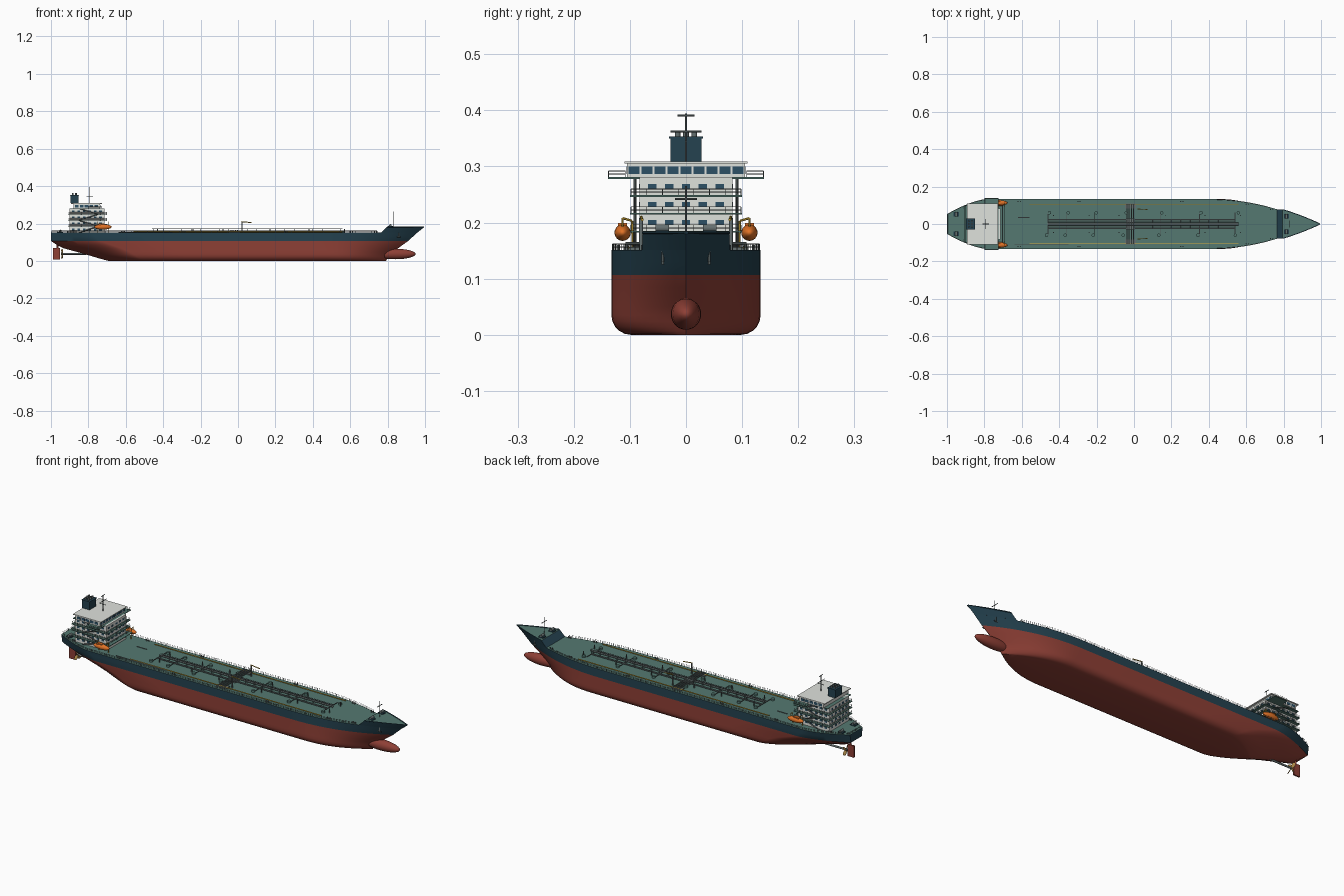
import bpy, bmesh, math
from mathutils import Vector, Matrix

if "Cube" in bpy.data.objects:
    bpy.data.objects.remove(bpy.data.objects["Cube"])

def material(name, c):
    m = bpy.data.materials.new(name)
    m.diffuse_color = (*c, 1)
    m.use_nodes = True
    m.node_tree.nodes["Principled BSDF"].inputs["Base Color"].default_value = m.diffuse_color
    return m

RED = material("antifouling_red", (0.27, 0.05, 0.036))
NAVY = material("navy", (0.018, 0.055, 0.08))
GREEN = material("deck_green", (0.09, 0.19, 0.165))
WHITE = material("white", (0.74, 0.76, 0.72))
GLASS = material("window_blue", (0.025, 0.08, 0.13))
ORANGE = material("boat_orange", (0.75, 0.17, 0.02))
YELLOW = material("yellow", (0.6, 0.38, 0.04))
STEEL = material("pipe_grey", (0.13, 0.16, 0.16))
BRONZE = material("bronze", (0.5, 0.3, 0.08))

def finish(name, bm, mats, smooth=None):
    bmesh.ops.recalc_face_normals(bm, faces=bm.faces)
    me = bpy.data.meshes.new(name)
    bm.to_mesh(me)
    bm.free()
    for m in mats if isinstance(mats, list) else [mats]:
        me.materials.append(m)
    ob = bpy.data.objects.new(name, me)
    bpy.context.collection.objects.link(ob)
    if smooth:
        bpy.ops.object.select_all(action='DESELECT')
        ob.select_set(True)
        bpy.context.view_layer.objects.active = ob
        bpy.ops.object.shade_smooth_by_angle(angle=math.radians(smooth))
    return ob

def boxes(name, items, mat):
    """items: (x0, x1, y0, y1, z0, z1)"""
    bm = bmesh.new()
    for a, b, c, d, e, f in items:
        bmesh.ops.create_cube(bm, size=1, matrix=Matrix.Translation(((a+b)/2, (c+d)/2, (e+f)/2))
                              @ Matrix.Diagonal((b-a, d-c, f-e, 1)))
    return finish(name, bm, mat)

def tubes(name, segs, r, mat, n=6):
    bm = bmesh.new()
    for p, q in segs:
        p, q = Vector(p), Vector(q)
        rot = (q-p).to_track_quat('Z', 'Y').to_matrix().to_4x4()
        bmesh.ops.create_cone(bm, cap_ends=True, segments=n, radius1=r, radius2=r, depth=(q-p).length,
                              matrix=Matrix.Translation((p+q)/2) @ rot)
    return finish(name, bm, mat, 40)

def chain(pts):
    return list(zip(pts, pts[1:]))

def ellipsoids(name, items, size, mat):
    bm = bmesh.new()
    for c in items:
        bmesh.ops.create_uvsphere(bm, u_segments=24, v_segments=16, radius=1,
                                  matrix=Matrix.Translation(c) @ Matrix.Diagonal((*size, 1)))
    return finish(name, bm, mat, 60)

# Hull form, given per waterline height
def interp(z, tab):
    for (a, u), (b, v) in zip(tab, tab[1:]):
        if z <= b:
            return u + (v-u)*max(0, z-a)/(b-a)
    return tab[-1][1]

BEAM, BILGE, DECK = 0.133, 0.035, 0.151
def beam(z): return BEAM - BILGE + math.sqrt(max(0, BILGE**2 - max(0, BILGE-z)**2))
def stem(z): return interp(z, [(0, .79), (.035, .815), (.06, .845), (.107, .91), (.151, .958), (.184, 1.0)])
def stern(z): return interp(z, [(0, -.69), (.01, -.73), (.04, -.83), (.067, -.93), (.1, -1.0)])
def tail(z): return interp(z, [(0, .004), (.06, .006), (.085, .03), (.107, .045), (.151, .053)])
def aft(z): return interp(z, [(0, -.5), (.06, -.6), (.107, -.74), (.151, -.79)])
def fore(z): return interp(z, [(0, .48), (.107, .42), (.151, .4)])
def half(x, z):
    b = beam(z)
    if x < aft(z):
        t = min(1, (aft(z)-x)/(aft(z)-stern(z)))
        return b - (b-tail(z))*t**1.5
    if x > fore(z):
        return b*max(0, 1-((x-fore(z))/(stem(z)-fore(z)))**2.1)
    return b

def loft(name, rows, cols, xfun, colour, smooth):
    """Skin both sides, close bottom, deck and ends."""
    bm = bmesh.new()
    grid = []
    for z in rows:
        grid.append([[bm.verts.new((xfun(z, k), s*half(xfun(z, k), z), z)) for s in (-1, 1)] for k in cols])
    def face(vs, m):
        bm.faces.new(vs).material_index = m
    for i in range(len(cols)-1):
        for j in range(len(rows)-1):
            for s in (0, 1):
                face([grid[j][i][s], grid[j][i+1][s], grid[j+1][i+1][s], grid[j+1][i][s]], colour(rows[j]))
        for j, m in ((0, 0), (-1, 2)):
            face([grid[j][i][0], grid[j][i+1][0], grid[j][i+1][1], grid[j][i][1]], m)
    for j in range(len(rows)-1):
        face([grid[j][0][0], grid[j][0][1], grid[j+1][0][1], grid[j+1][0][0]], colour(rows[j]))
    bmesh.ops.remove_doubles(bm, verts=bm.verts, dist=1e-5)
    return finish(name, bm, [RED, NAVY, GREEN], smooth)

def hull_x(z, k):
    if k < 0: return aft(z) + k*(aft(z)-stern(z))
    if k > 1: return fore(z) + (k-1)*(stem(z)-fore(z))
    return aft(z) + k*(fore(z)-aft(z))

levels = [BILGE*(1-math.cos(math.radians(a))) for a in (0, 18, 36, 54, 72, 90)] + [.05, .067, .085, .107, .13, DECK]
cols = [-1+i/10 for i in range(10)] + [0, .25, .5, .75, 1] + [1+i/14 for i in range(1, 15)]
loft("hull", levels, cols, hull_x, lambda z: 0 if z < .106 else 1, 30)

# Raised forecastle with sloping after end
def fc_x(z, k):
    a = .765 + (z-DECK)
    return a + k*(stem(z)-a)
loft("forecastle", [DECK, .165, .181], [i/8 for i in range(9)], fc_x, lambda z: 1, 30)
rim = [[(x, s*half(x, .181), .182) for x in [.797+.0245*i for i in range(9)]] for s in (-1, 1)]
tubes("forecastle_rim", chain(rim[0])+chain(rim[1]), .0025, NAVY)

# Bulb, rudder, shaft and propeller
ellipsoids("bulbous_bow", [(.84, 0, .037)], (.11, .027, .028), RED)
boxes("rudder", [(-.988, -.952, -.004, .004, .008, .07)], RED)
tubes("rudder_stock", [((-.965, 0, .06), (-.965, 0, .1))], .005, RED, 10)
tubes("propeller_shaft", [((-.81, 0, .038), (-.946, 0, .038))], .005, STEEL, 12)
bm = bmesh.new()
for k in range(4):
    m = (Matrix.Translation((-.94, 0, .038)) @ Matrix.Rotation(k*math.pi/2+.6, 4, 'X')
         @ Matrix.Translation((0, 0, .017)) @ Matrix.Rotation(.6, 4, 'Z') @ Matrix.Diagonal((.002, .009, .015, 1)))
    bmesh.ops.create_uvsphere(bm, u_segments=10, v_segments=8, radius=1, matrix=m)
finish("propeller_blades", bm, BRONZE, 60)

# Accommodation tiers with overhanging decks
floors = [DECK, .185, .217, .249, .281]
boxes("accommodation", [(-.9, -.715, -.083, .083, a, b) for a, b in zip(floors, floors[1:])], WHITE)
boxes("tier_decks", [(-.908, -.69 if i == 0 else -.7, -.1, .1, z-.003, z) for i, z in enumerate(floors[1:4])], GREEN)
boxes("bridge_wings", [(-.8, -.725, -.139, .139, .278, .281), (-.9, -.725, -.1, .1, .278, .281)], GREEN)
boxes("bridge", [(-.88, -.737, -.105, .105, .281, .305)], WHITE)
boxes("bridge_roof", [(-.892, -.728, -.11, .11, .305, .309)], WHITE)
win = []
for z in (.168, .2, .232, .264):
    for i in range(-2, 3):
        for x in (-.715, -.9):
            win.append((x-.001, x+.001, i*.03-.0075, i*.03+.0075, z-.0045, z+.0045))
    for i in range(6):
        x = -.88+i*.029
        for y in (-.083, .083):
            win.append((x-.007, x+.007, y-.001, y+.001, z-.0045, z+.0045))
for i in range(-4, 5):
    win.append((-.738, -.736, i*.0232-.0095, i*.0232+.0095, .287, .3))
for i in range(5):
    x = -.862+i*.026
    for y in (-.105, .105):
        win.append((x-.01, x+.01, y-.001, y+.001, .287, .3))
boxes("windows", win, GLASS)

# Railings on tiers, wings and main deck
rail = []
def railing(pts, h=.011):
    for f in (.5, 1):
        up = [(x, y, z+h*f) for x, y, z in pts]
        rail.extend(chain(up))
    rail.extend(((x, y, z), (x, y, z+h)) for x, y, z in pts)
for z in floors[1:4]:
    loop = [(-.906+.034*i, -.098, z) for i in range(7)] + [(-.702, -.098+.028*i, z) for i in range(1, 8)]
    railing(loop + [(-.906+.034*i, .098, z) for i in range(6, -1, -1)] + [(-.906, 0, z), (-.906, -.098, z)])
for s in (-1, 1):
    railing([(-.798, s*.108, .281), (-.798, s*.138, .281), (-.762, s*.138, .281), (-.727, s*.138, .281), (-.727, s*.108, .281)])
    railing([(-.995+.0285*i, s*(half(-.995+.0285*i, DECK)-.002), DECK) for i in range(62)])
railing([(-.996, -.05+.025*i, DECK) for i in range(5)])
tubes("railings", rail, .0006, STEEL, 4)
tubes("outside_stairs", [((-.85+.1*(i % 2), s*.091, floors[i]), (-.8+(0 if i % 2 else .05)-.05*(i % 2), s*.091, floors[i+1]))
                         for i in range(4) for s in (-1, 1)], .003, STEEL, 4)

# Funnel and masts
boxes("funnel", [(-.896, -.852, -.028, .028, .309, .35), (-.898, -.85, -.03, .03, .35, .353)], NAVY)
tubes("exhaust_pipes", [((x, y, .35), (x, y, .364)) for x in (-.884, -.866) for y in (-.015, 0, .015)], .005, STEEL, 10)
tubes("radar_mast", [((-.793, 0, .309), (-.793, 0, .394)), ((-.793, -.015, .391), (-.793, .015, .391)),
                     ((-.793, -.028, .362), (-.793, .028, .362)), ((-.81, 0, .345), (-.776, 0, .345))], .0017, STEEL)
tubes("foremast", [((.832, 0, .18), (.832, 0, .265)), ((.832, -.02, .242), (.832, .02, .242))], .002, STEEL)

# Lifeboats on davits
ellipsoids("lifeboats", [(-.722, s*.113, .182) for s in (-1, 1)], (.046, .0145, .0145), ORANGE)
boxes("lifeboat_cabins", [(-.745, -.715, s*.113-.008, s*.113+.008, .19, .199) for s in (-1, 1)], ORANGE)
tubes("davits", [seg for s in (-1, 1) for x in (-.75, -.694) for seg in
                 chain([(x, s*.095, DECK), (x, s*.096, .203), (x, s*.113, .208), (x, s*.113, .19)])], .002, YELLOW)

# Cargo deck piping, catwalk and yellow side lines
tubes("side_lines", [((-.56, s*.103, .156), (.56, s*.103, .156)) for s in (-1, 1)], .0028, YELLOW)
tubes("cargo_pipes", [((-.46, y, .157), (.54, y, .157)) for y in (-.024, -.016, .016, .024)]
      + [((x, -.062, .157), (x, .062, .157)) for x in (-.46, -.36, -.21, .14, .35, .54)]
      + [((-.64, -.108, .155), (-.35, -.108, .155)), ((-.62, .035, .155), (-.56, .035, .155))], .0022, STEEL)
boxes("catwalk", [(-.46, .56, -.006, .006, .162, .164)], STEEL)
tubes("catwalk_supports", [((-.45+.05*i, y, DECK), (-.45+.05*i, y, .172)) for i in range(21) for y in (-.006, .006)]
      + [((-.46, y, .172), (.56, y, .172)) for y in (-.006, .006)]
      + [((.1+.05*i, -.024, .16), (.1+.05*i, .024, .16)) for i in range(9)], .0009, STEEL, 4)
tubes("tank_hatches", [((x+s*.008, s*.06, DECK), (x+s*.008, s*.06, .161)) for x in (-.46, -.36, -.21, -.05, .14, .35, .55)
                       for s in (-1, 1)], .009, GREEN, 14)
tubes("vent_posts", [((x, s*.045, DECK), (x, s*.045, .172)) for x in (-.43, -.24, -.08, .17, .38, .57) for s in (-1, 1)], .0025, STEEL, 8)

# Midship manifold and hose cranes
tubes("manifold_pipes", [((-.038+.012*i, -.108, .162), (-.038+.012*i, .108, .162)) for i in range(4)], .003, STEEL, 8)
boxes("manifold_trays", [(-.048, .01, s*.096-.014, s*.096+.014, DECK, .157) for s in (-1, 1)], STEEL)
boxes("valve_block", [(-.042, .004, -.03, .03, DECK, .161)], STEEL)
tubes("crane_posts", [((.022, s*.08, DECK), (.022, s*.08, .208)) for s in (-1, 1)], .0035, STEEL, 10)
tubes("crane_jibs", [((.018, s*.08, .21), (.072, s*.078, .205)) for s in (-1, 1)], .0025, YELLOW)

# Mooring gear fore and aft, bollards and anchors
winch = [(-.95, s*.052, DECK) for s in (-1, 1)] + [(.815, s*.042, .181) for s in (-1, 1)]
boxes("winch_bases", [(x-.014, x+.014, y-.012, y+.012, z, z+.005) for x, y, z in winch], NAVY)
tubes("winch_drums", [((x, y-.012, z+.009), (x, y+.012, z+.009)) for x, y, z in winch], .007, STEEL, 12)
tubes("bollards", [((x+d, s*(half(x, DECK)-.012), DECK), (x+d, s*(half(x, DECK)-.012), .16)) for d in (0, .012)
                   for x in (-.91, -.62, -.3, .25, .6, .73) for s in (-1, 1)], .003, STEEL, 8)
for s in (-1, 1):
    y = s*(half(.86, .14)+.001)
    tubes("anchor", [((.86, y, .152), (.86, y, .125)), ((.85, y, .128), (.87, y, .128))], .0025, STEEL)
